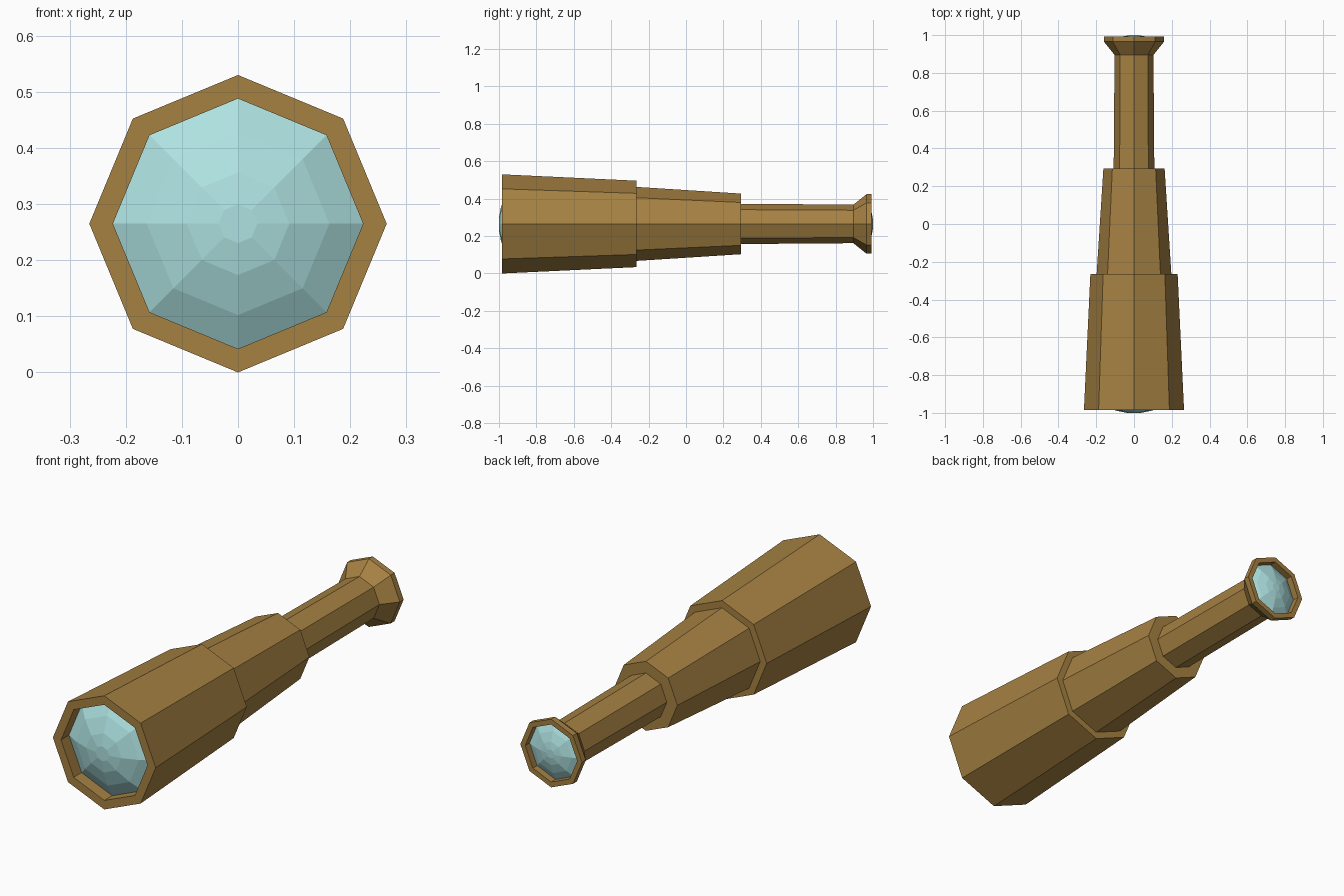
import bpy, bmesh, math

if "Cube" in bpy.data.objects:
    bpy.data.objects.remove(bpy.data.objects["Cube"])

CENTRE_Z = 0.265
SIDES = 8


def material(name, rgb):
    mat = bpy.data.materials.new(name)
    mat.diffuse_color = (*rgb, 1)
    mat.use_nodes = True
    mat.node_tree.nodes["Principled BSDF"].inputs["Base Color"].default_value = mat.diffuse_color
    return mat


brass = material("brass", (0.38, 0.22, 0.055))
glass = material("glass", (0.42, 0.76, 0.75))


def lathe(name, profile, mat, closed=False, cap_end=False):
    """Spin (y, radius) points round the tube axis as flat octagonal rings."""
    bm = bmesh.new()
    rings = []
    for y, r in profile:
        angles = [2 * math.pi * i / SIDES for i in range(SIDES)]
        rings.append([bm.verts.new((r * math.sin(a), y, CENTRE_Z + r * math.cos(a)))
                      for a in angles])
    pairs = list(zip(rings, rings[1:]))
    if closed:
        pairs.append((rings[-1], rings[0]))
    for a, b in pairs:
        for i in range(SIDES):
            j = (i + 1) % SIDES
            bm.faces.new((a[i], a[j], b[j], b[i]))
    if cap_end:
        bm.faces.new(rings[0])
        bm.faces.new(rings[-1])
    bmesh.ops.recalc_face_normals(bm, faces=bm.faces)
    mesh = bpy.data.meshes.new(name)
    bm.to_mesh(mesh)
    bm.free()
    mesh.materials.append(mat)
    obj = bpy.data.objects.new(name, mesh)
    bpy.context.collection.objects.link(obj)
    return obj


def lens(name, tip_y, direction, radius, depth):
    """Shallow faceted dome bulging outward to tip_y, with a flat back."""
    steps = (1.0, 0.73, 0.41, 0.155)
    profile = [(tip_y - direction * depth * (s * s - 0.024), radius * s) for s in steps]
    lathe(name, profile, glass, cap_end=True)


# Large front barrel, open at the front around the lens
lathe("front_barrel", [(-0.985, 0.223), (-0.985, 0.265), (-0.265, 0.231),
                       (-0.265, 0.17), (-0.92, 0.223)], brass, closed=True)

# Middle draw tube
lathe("middle_tube", [(-0.30, 0.15), (-0.30, 0.20), (0.295, 0.162),
                      (0.295, 0.09)], brass, closed=True)

# Slim rear tube
lathe("rear_tube", [(0.25, 0.08), (0.25, 0.108), (0.895, 0.103),
                    (0.895, 0.08)], brass, closed=True)

# Flared eyepiece cup
lathe("eyepiece", [(0.895, 0.08), (0.895, 0.103), (0.965, 0.159), (0.993, 0.159),
                   (0.993, 0.134), (0.955, 0.134)], brass, closed=True)

# Glass at both ends
lens("front_lens", -1.0, -1, 0.223, 0.075)
lens("eyepiece_lens", 1.0, 1, 0.134, 0.04)
